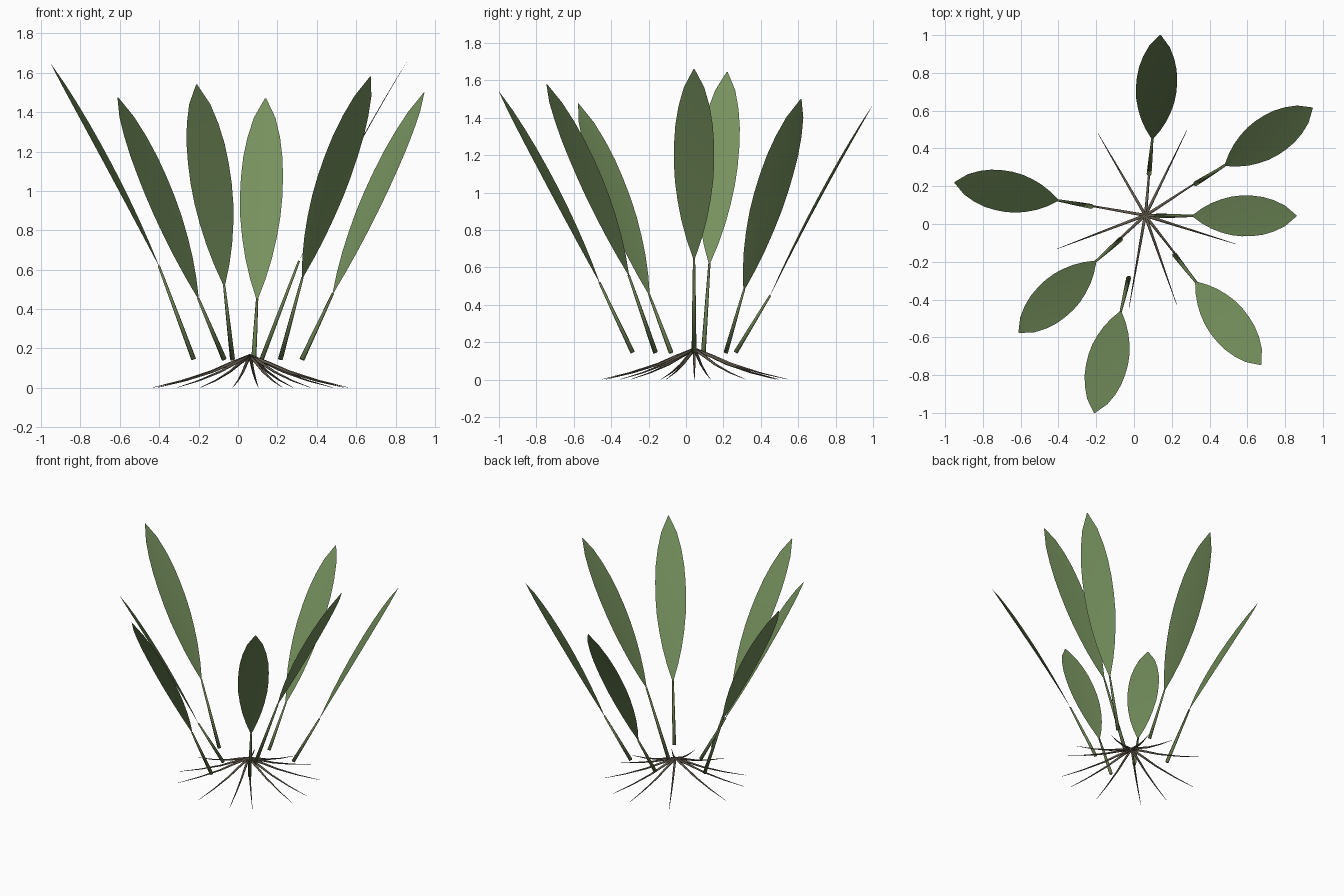
import bpy, bmesh, math
from mathutils import Vector

if "Cube" in bpy.data.objects:
    bpy.data.objects.remove(bpy.data.objects["Cube"])

CENTRE = Vector((0.06, 0.045, 0))


def material(name, rgb):
    m = bpy.data.materials.new(name)
    m.diffuse_color = (*rgb, 1)
    m.use_nodes = True
    m.node_tree.nodes["Principled BSDF"].inputs["Base Color"].default_value = m.diffuse_color
    return m


LEAF = material("leaf_green", (0.18, 0.28, 0.11))
STEM = material("stem_green", (0.14, 0.20, 0.08))
ROOT = material("root_brown", (0.13, 0.11, 0.08))


def finish(bm, name, mat):
    me = bpy.data.meshes.new(name)
    bm.to_mesh(me)
    bm.free()
    me.materials.append(mat)
    for p in me.polygons:
        p.use_smooth = True
    ob = bpy.data.objects.new(name, me)
    bpy.context.collection.objects.link(ob)


def tube(name, points, radii, mat, sides=6):
    bm = bmesh.new()
    rings = []
    for i, (p, r) in enumerate(zip(points, radii)):
        d = (points[min(i + 1, len(points) - 1)] - points[max(i - 1, 0)]).normalized()
        u = d.cross(Vector((0, 0, 1))).normalized()
        v = u.cross(d)
        rings.append([bm.verts.new(p + r * (math.cos(a) * u + math.sin(a) * v))
                      for a in (2 * math.pi * k / sides for k in range(sides))])
    for a, b in zip(rings, rings[1:]):
        for k in range(sides):
            n = (k + 1) % sides
            bm.faces.new((a[k], a[n], b[n], b[k]))
    bm.faces.new(rings[0][::-1])
    bm.faces.new(rings[-1])
    finish(bm, name, mat)


# half width of a blade at even steps from base to tip
WIDTHS = [0.004, 0.04, 0.068, 0.088, 0.102, 0.108, 0.107, 0.1, 0.083, 0.055, 0.003]


def blade(name, base, tip):
    bm = bmesh.new()
    d = (tip - base).normalized()
    side = d.cross(Vector((0, 0, 1))).normalized()
    up = side.cross(d)
    rows = []
    for i, w in enumerate(WIDTHS):
        t = i / (len(WIDTHS) - 1)
        p = base.lerp(tip, t) + up * 0.05 * t * (1 - t)
        rows.append([bm.verts.new(p + side * w * s + up * 0.04 * w * abs(s))
                     for s in (-1, 0, 1)])
    for a, b in zip(rows, rows[1:]):
        for k in range(2):
            bm.faces.new((a[k], a[k + 1], b[k + 1], b[k]))
    finish(bm, name, LEAF)


# stem foot, blade base, blade tip
LEAVES = [
    ((0.08, 0.265, 0.145), (0.097, 0.45, 0.45), (0.14, 1.0, 1.47)),
    ((0.325, 0.213, 0.145), (0.482, 0.31, 0.48), (0.945, 0.615, 1.5)),
    ((0.12, 0.043, 0.145), (0.31, 0.043, 0.645), (0.86, 0.043, 1.66)),
    ((0.215, -0.163, 0.145), (0.327, -0.307, 0.56), (0.672, -0.745, 1.58)),
    ((-0.028, -0.285, 0.145), (-0.07, -0.463, 0.52), (-0.21, -1.0, 1.54)),
    ((-0.07, -0.08, 0.145), (-0.202, -0.197, 0.455), (-0.61, -0.575, 1.475)),
    ((-0.225, 0.093, 0.145), (-0.402, 0.125, 0.62), (-0.95, 0.22, 1.645)),
]
for i, pts in enumerate(LEAVES, 1):
    foot, base, tip = map(Vector, pts)
    tube(f"stem_{i}", [foot, foot.lerp(base, 0.5), base], [0.013, 0.010, 0.006], STEM)
    blade(f"leaf_{i}", base, tip)

# roots spreading from the crown down to the ground
ROOT_ANGLES = [0, 33, 64, 85, 120, 170, 200.7, 222.6, 260, 289.4, 308, 342.5]
ROOT_PATH = [(0, 0.163, 0.009), (0.1, 0.125, 0.008), (0.2, 0.083, 0.0065),
             (0.35, 0.037, 0.004), (0.5, 0.002, 0.001)]
for i, deg in enumerate(ROOT_ANGLES, 1):
    a = math.radians(deg)
    out = Vector((math.cos(a), math.sin(a), 0))
    tube(f"root_{i}", [CENTRE + out * r + Vector((0, 0, z)) for r, z, _ in ROOT_PATH],
         [w for _, _, w in ROOT_PATH], ROOT, 5)
